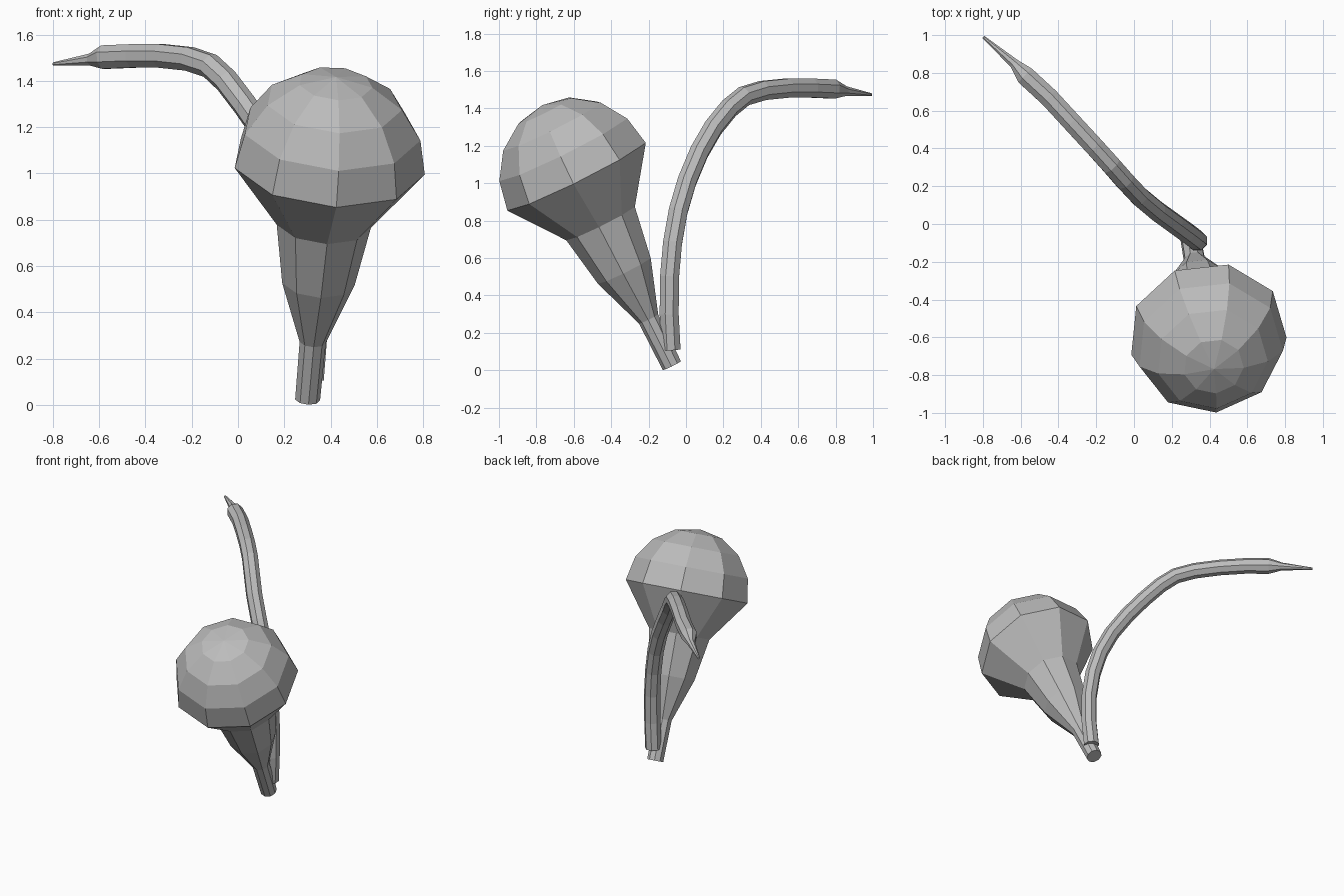
import bpy, bmesh
from math import sin, cos, pi, radians
from mathutils import Vector

cube = bpy.data.objects.get("Cube")
if cube:
    bpy.data.objects.remove(cube, do_unlink=True)

grey = bpy.data.materials.new("plain grey")
grey.use_nodes = True
grey.diffuse_color = (0.5, 0.5, 0.5, 1)
grey.node_tree.nodes["Principled BSDF"].inputs["Base Color"].default_value = (0.5, 0.5, 0.5, 1)


def loft(name, stations, sides, ref, phase=0.0):
    """Skin rings of (centre, radius) along a path; ref sets where the first corner points."""
    bm = bmesh.new()
    centres = [Vector(c) for c, r in stations]
    rings = []
    for i, (c, r) in enumerate(stations):
        before, after = centres[max(i - 1, 0)], centres[min(i + 1, len(centres) - 1)]
        axis = (after - before).normalized()
        u = (ref - axis * ref.dot(axis)).normalized()
        v = axis.cross(u)
        if r == 0:
            rings.append([bm.verts.new(centres[i])])
            continue
        rings.append([bm.verts.new(centres[i] + r * (u * cos(a) + v * sin(a)))
                      for a in (phase + 2 * pi * k / sides for k in range(sides))])
    for low, high in zip(rings, rings[1:]):
        for k in range(sides):
            n = (k + 1) % sides
            if len(high) == 1:
                bm.faces.new((low[k], low[n], high[0]))
            else:
                bm.faces.new((low[k], low[n], high[n], high[k]))
    for end in (rings[0], rings[-1]):
        if len(end) > 1:
            bm.faces.new(end)
    bmesh.ops.recalc_face_normals(bm, faces=bm.faces)
    mesh = bpy.data.meshes.new(name)
    bm.to_mesh(mesh)
    bm.free()
    mesh.materials.append(grey)
    obj = bpy.data.objects.new(name, mesh)
    bpy.context.collection.objects.link(obj)
    return obj


# Leaning bulb: slim neck, flared body, faceted dome
base = Vector((0.30, -0.075, 0.025))
lean = Vector((0.089, -0.498, 1)).normalized()
rim, radius = 1.14, 0.42
profile = [(0, 0.055), (0.28, 0.058), (0.57, 0.16), (0.855, 0.208)]
profile += [(rim + radius * sin(a), radius * cos(a))
            for a in (radians(22.5 * k) for k in range(4))]
profile.append((rim + radius, 0))
loft("bulb", [(base + lean * t, r) for t, r in profile], 9,
     Vector((0, -1, 0)), radians(7))

# Arching tendril with a pointed tip
thick = 0.055
path = [(0.32, -0.08, 0.11), (0.335, -0.09, 0.3), (0.335, -0.088, 0.5),
        (0.315, -0.072, 0.68), (0.275, -0.042, 0.85), (0.21, 0.005, 1.01),
        (0.12, 0.07, 1.165), (0.03, 0.145, 1.295), (-0.05, 0.23, 1.40),
        (-0.12, 0.31, 1.465), (-0.21, 0.41, 1.495), (-0.33, 0.54, 1.508),
        (-0.45, 0.67, 1.508), (-0.575, 0.785, 1.503)]
stations = [(p, thick) for p in path]
stations += [((-0.635, 0.85, 1.492), 0.028), ((-0.797, 0.99, 1.473), 0.008)]
loft("tendril", stations, 8, Vector((1, 1, 0)), radians(22.5))
